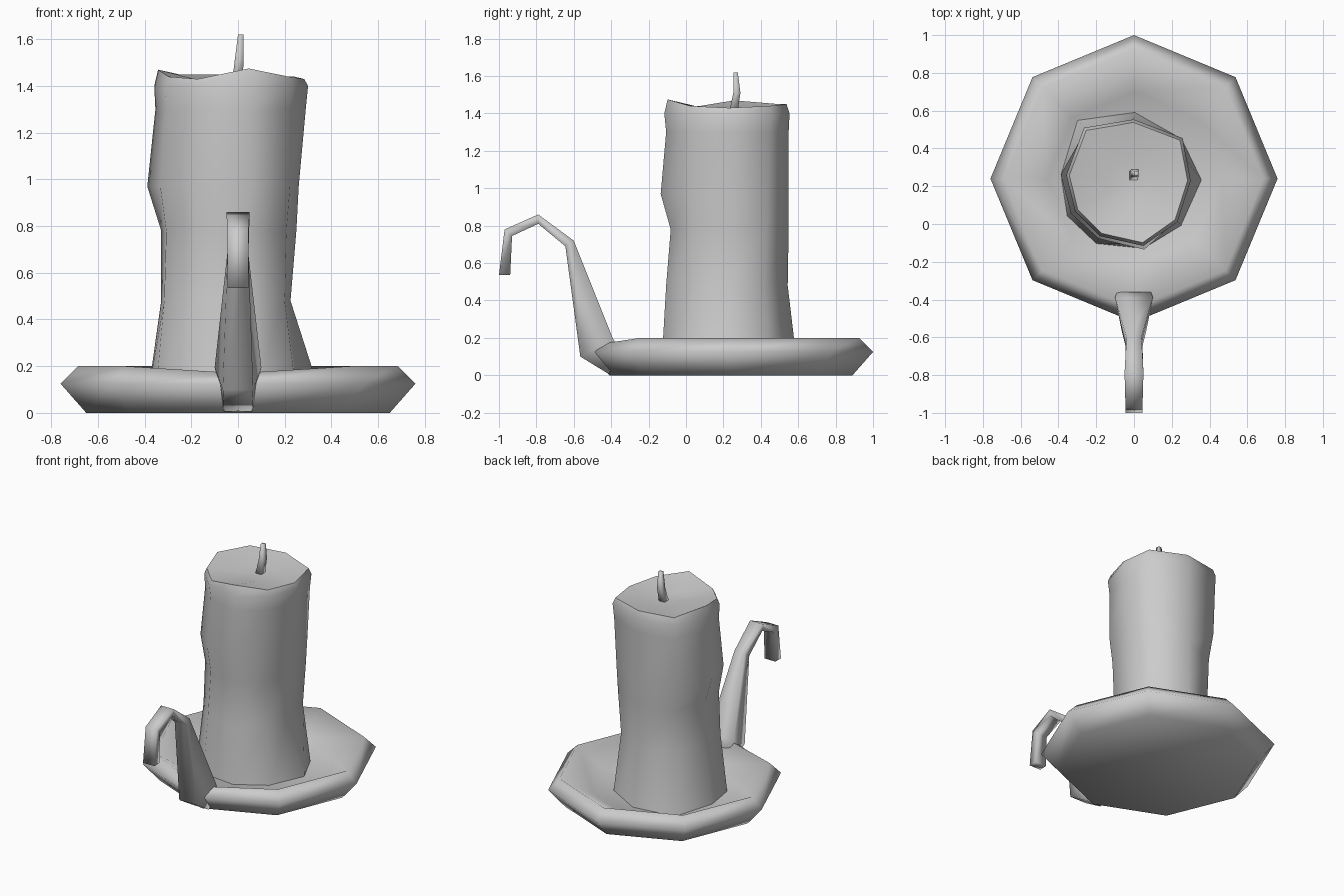
import bpy, bmesh
from math import sin, cos, radians

if "Cube" in bpy.data.objects:
    bpy.data.objects.remove(bpy.data.objects["Cube"])


def loft(name, rings, smooth_angle=70):
    """Skin a list of equal-length point rings and cap both ends."""
    bm = bmesh.new()
    vs = [[bm.verts.new(p) for p in ring] for ring in rings]
    n = len(rings[0])
    for a, b in zip(vs, vs[1:]):
        for i in range(n):
            j = (i + 1) % n
            bm.faces.new((a[i], a[j], b[j], b[i]))
    bm.faces.new(vs[0])
    # fan the last ring to its middle so uneven ends stay clean
    mid = bm.verts.new([sum(v.co[k] for v in vs[-1]) / n for k in range(3)])
    for i in range(n):
        bm.faces.new((vs[-1][i], vs[-1][(i + 1) % n], mid))
    bmesh.ops.recalc_face_normals(bm, faces=bm.faces)
    me = bpy.data.meshes.new(name)
    bm.to_mesh(me)
    bm.free()
    ob = bpy.data.objects.new(name, me)
    bpy.context.collection.objects.link(ob)
    me.shade_smooth()
    me.set_sharp_from_angle(angle=radians(smooth_angle))
    return ob


# Octagonal dish, rim dipping a little where the handle joins
profile = [(0.65, 0), (0.76, 0.125), (0.685, 0.2), (0.46, 0.075)]
dish = []
for r, z in profile:
    ring = [[r * cos(radians(45 * i)), 0.24 + r * sin(radians(45 * i)), z]
            for i in range(8)]
    if z > 0.15:
        ring[6][2] -= 0.03
    dish.append(ring)
loft("dish", dish, 150)

# Hooked handle: (lower y, z, half width), (upper y, z, half width)
sections = [
    ((-0.41, 0.005, 0.06), (-0.36, 0.15, 0.09)),
    ((-0.565, 0.10, 0.065), (-0.39, 0.195, 0.10)),
    ((-0.645, 0.69, 0.045), (-0.60, 0.72, 0.04)),
    ((-0.79, 0.81, 0.045), (-0.79, 0.86, 0.05)),
    ((-0.93, 0.745, 0.04), (-0.97, 0.78, 0.045)),
    ((-0.94, 0.535, 0.042), (-1.0, 0.535, 0.045)),
]
loft("handle", [[(-a[2], a[0], a[1]), (a[2], a[0], a[1]),
                 (b[2], b[0], b[1]), (-b[2], b[0], b[1])] for a, b in sections], 100)

# Melted nine-sided candle: radii per height around an off-centre axis
angles = [0, 38, 85, 130, 175, 210, 243, 283, 320]
levels = [
    (0.06, [.39, .36, .365, .42, .36, .375, .375, .37, .37]),
    (0.48, [.255, .31, .315, .31, .30, .33, .34, .345, .30]),
    (0.78, [.28, .33, .32, .32, .30, .32, .32, .32, .31]),
    (0.97, [.29, .34, .32, .35, .36, .35, .345, .375, .33]),
    (1.30, [.32, .355, .32, .36, .325, .32, .32, .345, .33]),
    (1.40, [.33, .365, .325, .365, .33, .325, .33, .355, .34]),
]
lip_heights = [1.43, 1.44, 1.45, 1.45, 1.47, 1.44, 1.43, 1.475, 1.44]


def candle_ring(radii, heights):
    return [(-0.03 + r * cos(radians(a)), 0.23 + r * sin(radians(a)), z)
            for a, r, z in zip(angles, radii, heights)]


rings = [candle_ring(r, [z] * 9) for z, r in levels]
top = levels[-1][1]
rings.append(candle_ring([r * 0.95 for r in top], lip_heights))
rings.append(candle_ring([r * 0.35 for r in top], [1.415] * 9))
loft("candle", rings)

# Bent square wick
wick = [(-0.005, 0.25, 1.39, 0.023), (0.005, 0.272, 1.51, 0.019), (0.012, 0.265, 1.62, 0.012)]
loft("wick", [[(x - h, y - h, z), (x + h, y - h, z), (x + h, y + h, z), (x - h, y + h, z)]
              for x, y, z, h in wick], 100)
